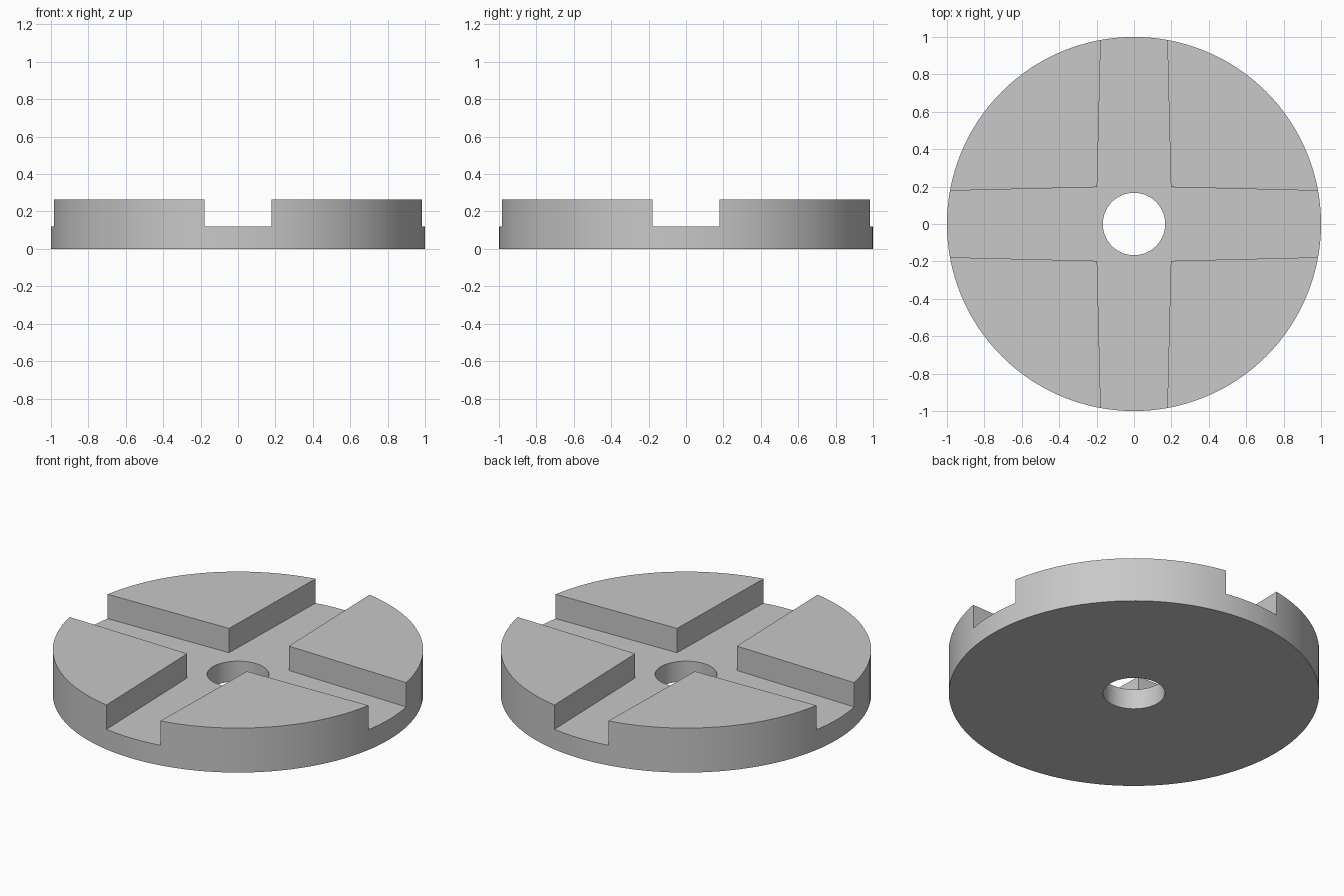
import bpy
import bmesh
from math import cos, sin, pi, radians
from mathutils import Matrix, Vector

cube = bpy.data.objects.get("Cube")
if cube:
    bpy.data.objects.remove(cube, do_unlink=True)

HEIGHT = 0.265
SLOT_FLOOR = 0.12
HOLE_RADIUS = 0.167

grey = bpy.data.materials.new("plain grey")
grey.use_nodes = True
colour = (0.58, 0.58, 0.58, 1)
grey.diffuse_color = colour
grey.node_tree.nodes["Principled BSDF"].inputs["Base Color"].default_value = colour


def circle(radius, sides):
    return [Vector((radius * cos(2 * pi * i / sides), radius * sin(2 * pi * i / sides), 0))
            for i in range(sides)]


def prism(name, outline, bottom, top):
    """Extrude a closed outline between two heights."""
    bm = bmesh.new()
    face = bm.faces.new([bm.verts.new((p.x, p.y, bottom)) for p in outline])
    extruded = bmesh.ops.extrude_face_region(bm, geom=[face])["geom"]
    bmesh.ops.translate(bm, vec=(0, 0, top - bottom),
                        verts=[v for v in extruded if isinstance(v, bmesh.types.BMVert)])
    bmesh.ops.recalc_face_normals(bm, faces=bm.faces)
    mesh = bpy.data.meshes.new(name)
    bm.to_mesh(mesh)
    bm.free()
    mesh.materials.append(grey)
    obj = bpy.data.objects.new(name, mesh)
    bpy.context.collection.objects.link(obj)
    return obj


# Solid round plate
plate = prism("slotted_disc", circle(1, 128), 0, HEIGHT)

# Cross-shaped slots, slightly narrower towards the rim
arm = [Vector((1.1, -0.175, 0)), Vector((1.1, 0.175, 0)), Vector((0.197, 0.197, 0))]
cross = [Matrix.Rotation(k * pi / 2, 3, "Z") @ p for k in range(4) for p in arm]
slot_cutter = prism("slot_cutter", cross, SLOT_FLOOR, HEIGHT + 0.1)

# Centre bore
bore_cutter = prism("bore_cutter", circle(HOLE_RADIUS, 48), -0.1, HEIGHT + 0.1)

for cutter in (slot_cutter, bore_cutter):
    cutter.hide_render = True
    cut = plate.modifiers.new(cutter.name, "BOOLEAN")
    cut.operation = "DIFFERENCE"
    cut.solver = "EXACT"
    cut.object = cutter

# Bake the cuts and drop the cutters
bpy.context.view_layer.update()
result = bpy.data.meshes.new_from_object(
    plate.evaluated_get(bpy.context.evaluated_depsgraph_get()))
plate.modifiers.clear()
plate.data = result
for cutter in (slot_cutter, bore_cutter):
    bpy.data.objects.remove(cutter, do_unlink=True)

# Smooth round walls with crisp edges
bpy.ops.object.select_all(action="DESELECT")
plate.select_set(True)
bpy.context.view_layer.objects.active = plate
bpy.ops.object.shade_smooth_by_angle(angle=radians(30))
